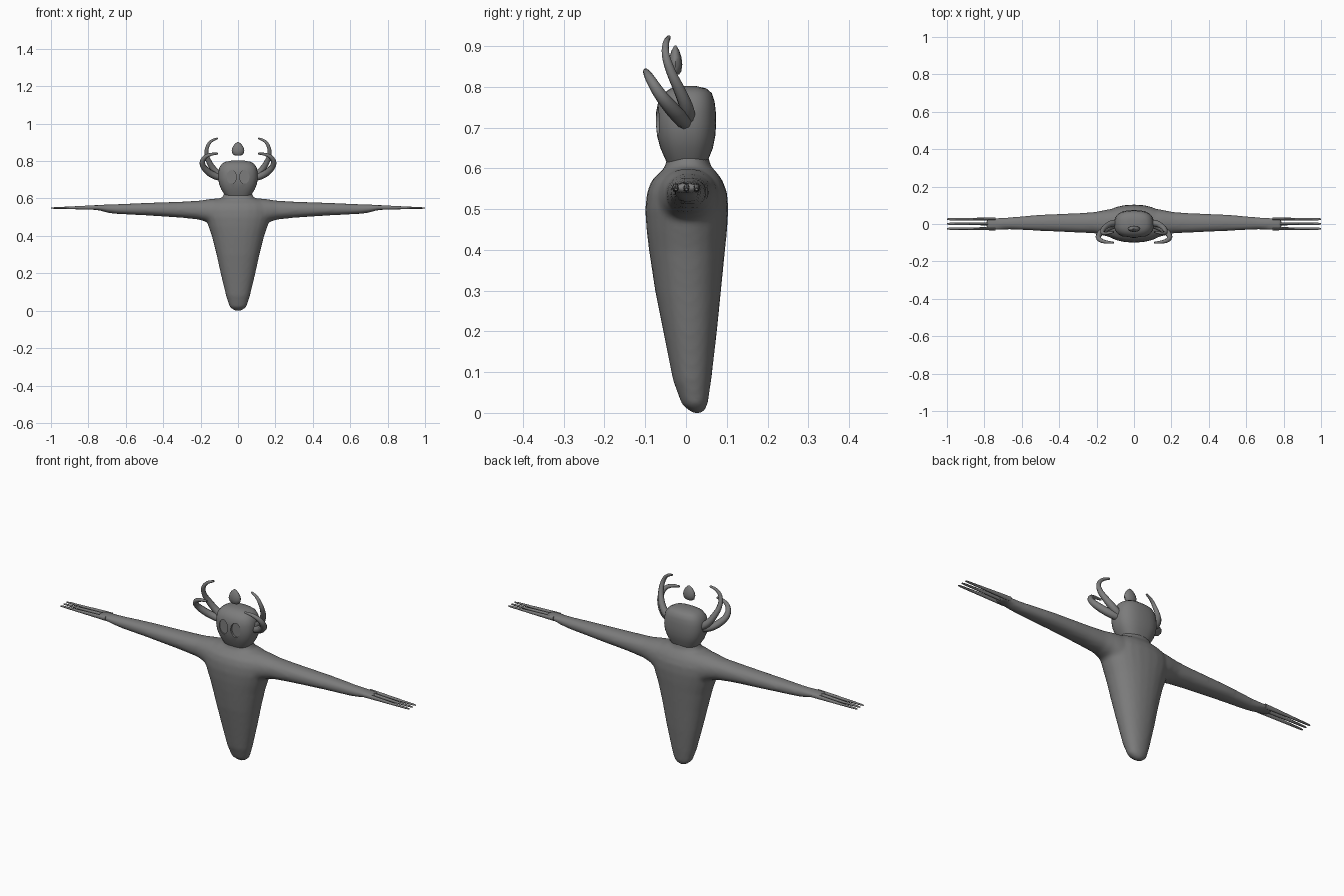
import bpy, bmesh, math
from mathutils import Vector

if "Cube" in bpy.data.objects:
    bpy.data.objects.remove(bpy.data.objects["Cube"])

grey = bpy.data.materials.new("grey")
grey.diffuse_color = (0.2, 0.2, 0.2, 1)
grey.use_nodes = True
grey.node_tree.nodes["Principled BSDF"].inputs["Base Color"].default_value = grey.diffuse_color


def finish(ob, angle=50):
    ob.data.materials.clear()
    ob.data.materials.append(grey)
    bpy.ops.object.select_all(action='DESELECT')
    ob.select_set(True)
    bpy.context.view_layer.objects.active = ob
    bpy.ops.object.shade_smooth_by_angle(angle=math.radians(angle))
    return ob


def loft(bm, sections, axis, n=20, power=2.0):
    """Skin over rounded rings; section = (position, low u, high u, low v, high v)."""
    rings = []
    for p, u0, u1, v0, v1 in sections:
        ring = []
        for i in range(n):
            a = 2 * math.pi * i / n
            c, s = math.cos(a), math.sin(a)
            u = (u0 + u1) / 2 + (u1 - u0) / 2 * math.copysign(abs(c) ** (2 / power), c)
            v = (v0 + v1) / 2 + (v1 - v0) / 2 * math.copysign(abs(s) ** (2 / power), s)
            ring.append(bm.verts.new((u, v, p) if axis == 'z' else (p, u, v)))
        rings.append(ring)
    for a, b in zip(rings, rings[1:]):
        for i in range(n):
            bm.faces.new((a[i], a[(i + 1) % n], b[(i + 1) % n], b[i]))
    bm.faces.new(rings[0][::-1])
    bm.faces.new(rings[-1])


def make(name, bm):
    bmesh.ops.recalc_face_normals(bm, faces=bm.faces)
    me = bpy.data.meshes.new(name)
    bm.to_mesh(me)
    bm.free()
    ob = bpy.data.objects.new(name, me)
    bpy.context.collection.objects.link(ob)
    return ob


# Body: (z, half width, back to front extent)
body = [(0.0, .018, .015, .043), (.02, .045, -.01, .053), (.08, .064, -.032, .062),
        (.2, .093, -.056, .076), (.3, .115, -.076, .086), (.4, .14, -.091, .096),
        (.45, .158, -.097, .101), (.5, .175, -.1, .104), (.54, .18, -.096, .101),
        (.57, .17, -.085, .09), (.59, .14, -.064, .076), (.605, .085, -.05, .06),
        (.64, .068, -.045, .053)]
bm = bmesh.new()
loft(bm, [(z, -w, w, y0, y1) for z, w, y0, y1 in body], 'z', 24, 2.2)

# Arms with flattened hands, blended into the body
arm = [(0.0, -.07, .08, .44, .6), (.13, -.07, .08, .45, .6), (.17, -.06, .072, .475, .594),
       (.21, -.05, .064, .487, .588), (.3, -.046, .058, .497, .583), (.5, -.037, .05, .51, .576),
       (.66, -.029, .036, .518, .569), (.7, -.03, .034, .524, .568), (.74, -.034, .034, .536, .566),
       (.79, -.033, .032, .541, .563)]
for s in (-1, 1):
    loft(bm, [(s * x, *r) for x, *r in arm], 'x', 20, 2.2)
body_ob = make("body_and_arms", bm)
m = body_ob.modifiers.new("blend", 'REMESH')
m.mode = 'VOXEL'
m.voxel_size = 0.009
m.use_smooth_shade = True
m = body_ob.modifiers.new("soften", 'SMOOTH')
m.factor = 0.5
m.iterations = 5
finish(body_ob)

# Three long fingers per hand
for s in (-1, 1):
    for y in (-.025, 0.001, .026):
        bm = bmesh.new()
        loft(bm, [(s * x, y - w, y + w, z0, z1) for x, w, z0, z1 in
                  [(.74, .009, .54, .564), (.8, .008, .541, .562), (.9, .0065, .543, .557),
                   (.985, .006, .545, .553), (1.0, .004, .546, .551)]], 'x', 8)
        finish(make("finger", bm))

# Head
head_rows = [(.605, .062, -.043, .05), (.625, .075, -.052, .056), (.65, .09, -.063, .066),
             (.68, .102, -.071, .072), (.71, .106, -.074, .074), (.74, .105, -.073, .073),
             (.765, .1, -.068, .07), (.785, .086, -.055, .063), (.796, .068, -.038, .05),
             (.802, .035, -.018, .025)]
bm = bmesh.new()
loft(bm, [(z, -w, w, y0, y1) for z, w, y0, y1 in head_rows], 'z', 32, 2.6)
head = make("head", bm)

# Oval eye sockets cut into the face
for s in (-1, 1):
    bm = bmesh.new()
    loft(bm, [(z, -w, w, -w * 1.4, w * 1.4) for z, w in ((-.03, .026), (.03, .026))], 'z', 24)
    cutter = make("eye_cutter", bm)
    cutter.rotation_euler = (math.radians(90), 0, 0)
    cutter.location = (s * .035, -.092, .715)
    cutter.hide_render = True
    cutter.hide_set(True)
    cut = head.modifiers.new("eye_socket", 'BOOLEAN')
    cut.object = cutter
    cut.solver = 'EXACT'
finish(head, 40)

# Two curved tapering horns on each side: (x, y, z, radius)
horns = {
    "lower_horn": [(.08, .0, .71, .018), (.125, -.012, .722, .019), (.168, -.038, .75, .018),
                   (.19, -.066, .785, .015), (.18, -.086, .817, .012), (.15, -.096, .834, .009),
                   (.108, -.1, .84, .005)],
    "upper_horn": [(.08, .004, .715, .018), (.12, .002, .745, .018), (.152, -.015, .79, .015),
                   (.168, -.038, .84, .012), (.162, -.05, .88, .01), (.142, -.049, .907, .008),
                   (.108, -.042, .922, .005)]}
for name, path in horns.items():
    for s in (-1, 1):
        cu = bpy.data.curves.new(name, 'CURVE')
        cu.dimensions = '3D'
        cu.bevel_depth = 1
        cu.bevel_resolution = 2
        cu.resolution_u = 4
        cu.use_fill_caps = True
        sp = cu.splines.new('BEZIER')
        sp.bezier_points.add(len(path) - 1)
        for bp, (x, y, z, r) in zip(sp.bezier_points, path):
            bp.co = Vector((s * x, y, z))
            bp.radius = r
            bp.handle_left_type = bp.handle_right_type = 'AUTO'
        ob = bpy.data.objects.new(name, cu)
        bpy.context.collection.objects.link(ob)
        bpy.ops.object.select_all(action='DESELECT')
        ob.select_set(True)
        bpy.context.view_layer.objects.active = ob
        bpy.ops.object.convert(target='MESH')
        finish(bpy.context.object)

# Floating egg-shaped gem above the head
bm = bmesh.new()
loft(bm, [(z, -w, w, -.026 - w * .5, -.026 + w * .5) for z, w in
          [(.83, .018), (.838, .029), (.855, .034), (.872, .03), (.888, .02), (.898, .009), (.902, .003)]],
     'z', 12)
finish(make("floating_gem", bm))
